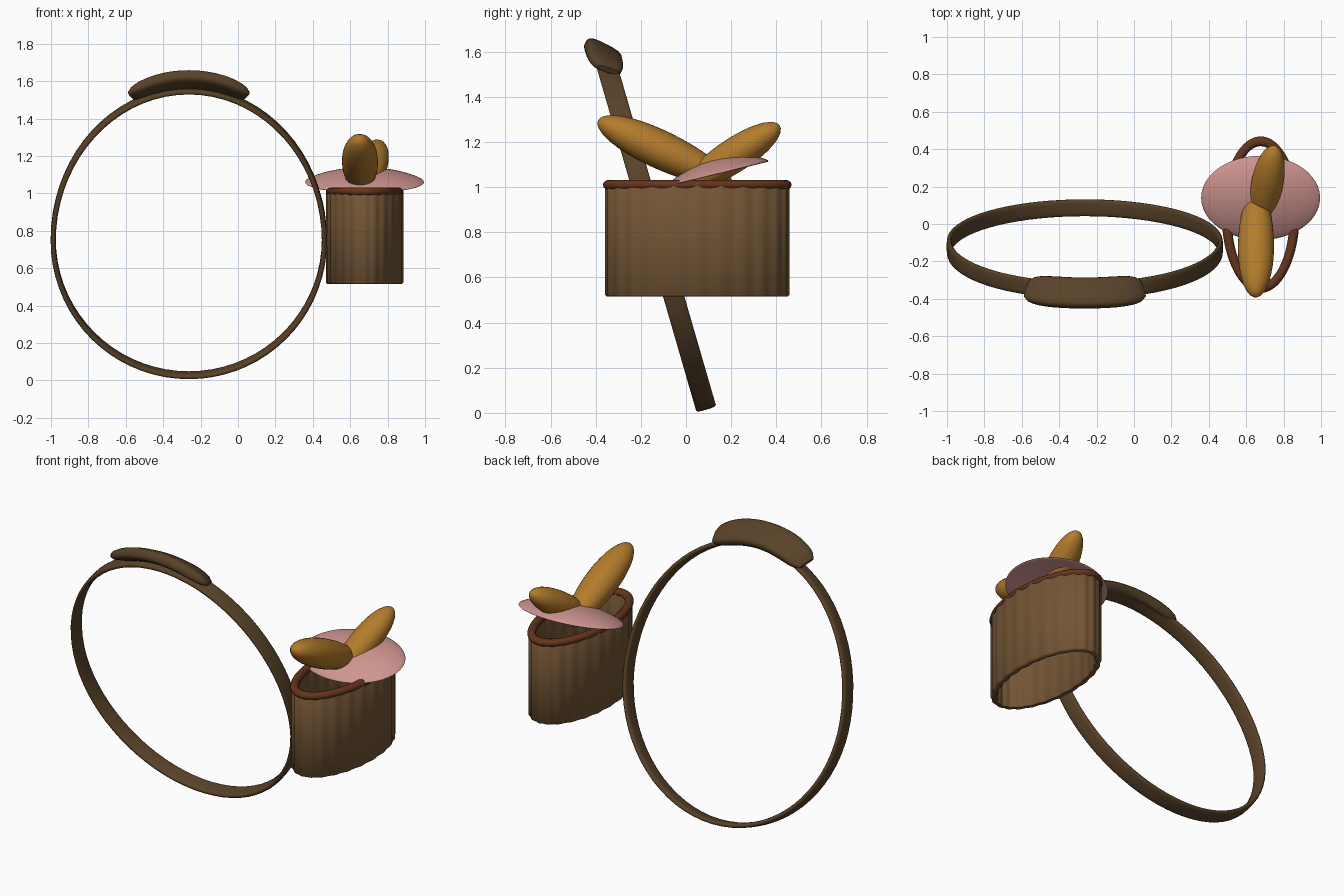
import bpy, bmesh, math
from mathutils import Vector

if "Cube" in bpy.data.objects:
    bpy.data.objects.remove(bpy.data.objects["Cube"])

def material(name, color):
    m = bpy.data.materials.new(name)
    m.diffuse_color = (*color, 1)
    m.use_nodes = True
    m.node_tree.nodes["Principled BSDF"].inputs["Base Color"].default_value = m.diffuse_color
    return m

STRAP = material("dark_leather", (0.10, 0.055, 0.022))
BARK = material("bark", (0.17, 0.09, 0.035))
RIM = material("rim_brown", (0.13, 0.035, 0.012))
GOLD = material("golden", (0.45, 0.20, 0.025))
PINK = material("pink_slice", (0.62, 0.30, 0.28))

def loft(name, rings, mat, loop, angle=50):
    """Skin a list of rings of points; loop joins last ring to first, otherwise ends are capped."""
    bm = bmesh.new()
    vs = [[bm.verts.new(p) for p in r] for r in rings]
    n, k = len(vs), len(vs[0])
    for i in range(n if loop else n - 1):
        a, b = vs[i], vs[(i + 1) % n]
        for j in range(k):
            bm.faces.new((a[j], a[(j + 1) % k], b[(j + 1) % k], b[j]))
    if not loop:
        bm.faces.new(vs[0])
        bm.faces.new(vs[-1])
    bmesh.ops.recalc_face_normals(bm, faces=bm.faces)
    return finish(name, bm, mat, angle)

def finish(name, bm, mat, angle):
    me = bpy.data.meshes.new(name)
    bm.to_mesh(me)
    bm.free()
    ob = bpy.data.objects.new(name, me)
    bpy.context.collection.objects.link(ob)
    me.materials.append(mat)
    bpy.ops.object.select_all(action='DESELECT')
    ob.select_set(True)
    bpy.context.view_layer.objects.active = ob
    bpy.ops.object.shade_smooth_by_angle(angle=math.radians(angle))
    return ob

def section(center, u, v, hu, hv, n=16, power=0.6):
    """Rounded-rectangle cross-section spanned by u and v."""
    pts = []
    for i in range(n):
        t = 2 * math.pi * (i + 0.5) / n
        c, s = math.cos(t), math.sin(t)
        pts.append(center + u * hu * math.copysign(abs(c) ** power, c)
                   + v * hv * math.copysign(abs(s) ** power, s))
    return pts

# Strap and pad both follow this leaning egg-shaped loop
def path(a, up, down=0.722, rx=0.725):
    z = 0.75 + (up if math.cos(a) > 0 else down) * math.cos(a)
    return Vector((-0.263 + rx * math.sin(a), 0.095 - 0.29 * z, z))

def sweep_section(a, up, width, hw, ht):
    tangent = path(a + 0.01, up) - path(a - 0.01, up)
    w = (width - tangent * (width.dot(tangent) / tangent.length_squared)).normalized()
    return section(path(a, up), w, tangent.cross(w).normalized(), hw, ht)

# Strap
normal = Vector((0, 0.96, 0.279))
loft("strap", [sweep_section(2 * math.pi * i / 72, 0.80, normal, 0.046, 0.014)
               for i in range(72)], STRAP, True)

# Shoulder pad, flared outwards towards the front
pad_rings = []
for i in range(25):
    s = -1 + i / 12
    t = (1 - abs(s) ** 5) ** 0.6 if abs(s) < 1 else 0
    pad_rings.append(sweep_section(0.44 * s, 0.85, Vector((0, 0.88, -0.45)),
                                   0.05 + 0.037 * t, 0.012 + 0.025 * t))
loft("shoulder_pad", pad_rings, STRAP, False)

# Fluted oval tub, open at both ends, and its bead rim
CX, CY = 0.677, 0.05
def oval(name, mat, rx, ry, profile, flutes, n=144):
    rings = []
    for i in range(n):
        a = 2 * math.pi * i / n
        ripple = flutes * math.cos(24 * a)
        rings.append([Vector((CX + (rx + d + ripple) * math.cos(a),
                              CY + (ry + d + ripple) * math.sin(a), z)) for d, z in profile])
    loft(name, rings, mat, True)

oval("tub", BARK, 0.204, 0.406,
     [(-0.008, 0.515), (0, 0.523), (0, 1.015), (-0.008, 1.024),
      (-0.03, 1.024), (-0.036, 1.015), (-0.036, 0.523), (-0.03, 0.515)], 0.003)
oval("tub_rim", RIM, 0.182, 0.392,
     [(0.026 * math.cos(t * math.pi / 6), 1.01 + 0.022 * math.sin(t * math.pi / 6))
      for t in range(12)], 0)

# Drooping slice lying across the tub
bm = bmesh.new()
bmesh.ops.create_uvsphere(bm, u_segments=48, v_segments=24, radius=1)
for v in bm.verts:
    x, y, z = v.co
    v.co = (0.677 + 0.318 * x, 0.14 + 0.225 * y,
            1.105 + 0.022 * z + 0.055 * y - 0.045 * (x * x + y * y))
finish("slice", bm, PINK, 60)

# Two plump golden pieces leaning out over the ends
def plump(name, tip, base, r_side, r_up):
    tip, base = Vector(tip), Vector(base)
    bm = bmesh.new()
    bmesh.ops.create_uvsphere(bm, u_segments=32, v_segments=20, radius=1)
    axis = (tip - base).normalized()
    side = axis.cross(Vector((0, 0, 1))).normalized()
    up = side.cross(axis)
    for v in bm.verts:
        x, y, z = v.co
        v.co = ((tip + base) / 2 + axis * z * (tip - base).length / 2
                + side * x * r_side * (1 + 0.1 * z) + up * y * r_up * (1 + 0.1 * z))
    finish(name, bm, GOLD, 60)

plump("golden_piece_front", (0.65, -0.39, 1.295), (0.655, 0.2, 1.02), 0.096, 0.085)
plump("golden_piece_back", (0.752, 0.415, 1.272), (0.665, -0.02, 0.99), 0.085, 0.076)
